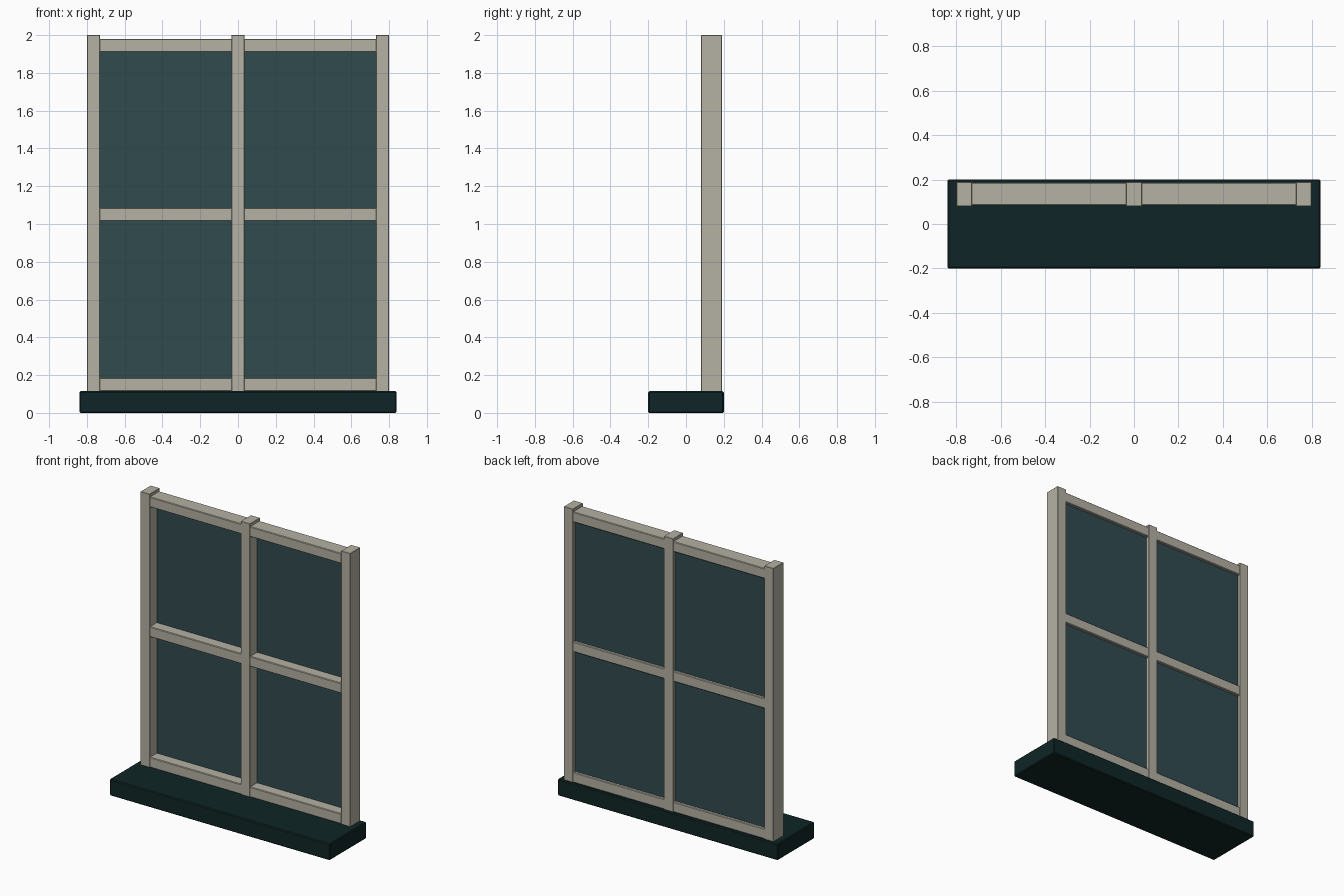
import bpy

cube = bpy.data.objects.get("Cube")
if cube:
    bpy.data.objects.remove(cube, do_unlink=True)


def material(name, color, roughness=0.6):
    m = bpy.data.materials.new(name)
    m.use_nodes = True
    m.diffuse_color = (*color, 1)
    bsdf = m.node_tree.nodes["Principled BSDF"]
    bsdf.inputs["Base Color"].default_value = (*color, 1)
    bsdf.inputs["Roughness"].default_value = roughness
    return m


def box(name, low, high, mat, bevel=0.0):
    """Box between two corners, with an optional small chamfer."""
    center = [(a + b) / 2 for a, b in zip(low, high)]
    bpy.ops.mesh.primitive_cube_add(size=1, location=center)
    ob = bpy.context.object
    ob.name = name
    ob.scale = [b - a for a, b in zip(low, high)]
    bpy.ops.object.transform_apply(location=False, rotation=False, scale=True)
    ob.data.materials.append(mat)
    if bevel:
        mod = ob.modifiers.new("Edge", "BEVEL")
        mod.width = bevel
        mod.segments = 1
    return ob


frame_paint = material("warm grey paint", (0.46, 0.44, 0.37))
glass_tint = material("dark teal glass", (0.030, 0.069, 0.078), 0.3)
sill_paint = material("very dark green", (0.0048, 0.0185, 0.019))

SILL_TOP = 0.115
FRONT, BACK = 0.08, 0.19
BAR = 0.07
HALF = 0.8

# Sill
box("sill", (-0.84, -0.2, 0), (0.84, 0.2, SILL_TOP), sill_paint, 0.006)

# Upright posts
for name, x in (("right_post", -HALF), ("middle_post", -BAR / 2),
                ("left_post", HALF - BAR)):
    box(name, (x, FRONT, SILL_TOP), (x + BAR, BACK, 2), frame_paint, 0.002)

# Cross rails, slightly slimmer than the posts
for name, z in (("bottom_rail", SILL_TOP), ("middle_rail", 1.015),
                ("top_rail", 1.91)):
    box(name, (-HALF + BAR / 2, FRONT + 0.003, z),
        (HALF - BAR / 2, BACK - 0.003, z + BAR), frame_paint, 0.004)

# Glass panes, set towards the back of the frame
for side, x in (("right", -HALF + BAR), ("left", BAR / 2)):
    for level, low, high in (("lower", SILL_TOP + BAR, 1.015),
                             ("upper", 1.015 + BAR, 1.91)):
        box(f"{level}_{side}_pane", (x - 0.005, 0.158, low - 0.005),
            (x + HALF - 1.5 * BAR + 0.005, 0.168, high + 0.005), glass_tint)
